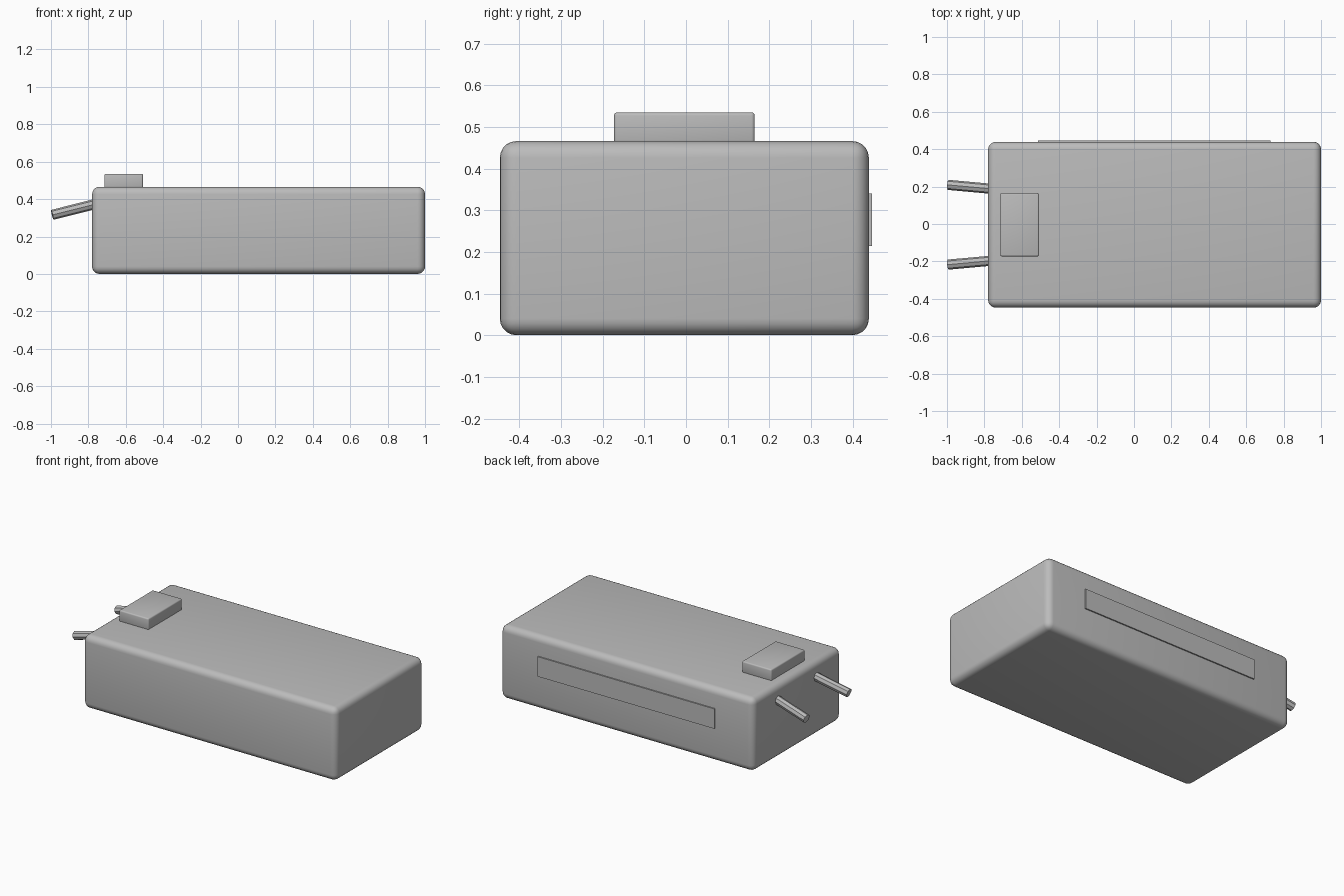
import bpy
from mathutils import Vector

if "Cube" in bpy.data.objects:
    bpy.data.objects.remove(bpy.data.objects["Cube"])

grey = bpy.data.materials.new("plain grey")
grey.diffuse_color = (0.5, 0.5, 0.5, 1)
grey.use_nodes = True
grey.node_tree.nodes["Principled BSDF"].inputs["Base Color"].default_value = grey.diffuse_color


def box(name, lo, hi, bevel=0, segments=3):
    """Box between two corners with optional rounded edges."""
    lo, hi = Vector(lo), Vector(hi)
    bpy.ops.mesh.primitive_cube_add(size=1, location=(lo + hi) / 2)
    ob = bpy.context.object
    ob.name = name
    ob.scale = hi - lo
    bpy.ops.object.transform_apply(location=False, rotation=False, scale=True)
    ob.data.materials.append(grey)
    if bevel:
        mod = ob.modifiers.new("rounded_edges", 'BEVEL')
        mod.width = bevel
        mod.segments = segments
        bpy.ops.object.modifier_apply(modifier=mod.name)
        bpy.ops.object.shade_smooth_by_angle()
    return ob


def rod(name, start, end, radius, sides=8):
    """Faceted cylinder between two points."""
    start, end = Vector(start), Vector(end)
    axis = end - start
    bpy.ops.mesh.primitive_cylinder_add(vertices=sides, radius=radius,
                                        depth=axis.length,
                                        location=(start + end) / 2)
    ob = bpy.context.object
    ob.name = name
    ob.rotation_euler = axis.to_track_quat('Z', 'Y').to_euler()
    ob.data.materials.append(grey)
    return ob


MID = -0.004  # centre line of the body in y

# Main rounded block
box("body", (-0.78, -0.447, 0), (1.0, 0.439, 0.466), 0.04, 5)

# Small raised block on the top
box("top_block", (-0.715, MID - 0.169, 0.46), (-0.508, MID + 0.169, 0.535), 0.008)

# Thin plate on the back face
box("back_plate", (-0.512, 0.43, 0.214), (0.73, 0.447, 0.34))

# Pair of splayed rods leaving the left end
for side, label in ((1, "back"), (-1, "front")):
    rod(label + "_rod",
        (-0.75, MID + side * 0.191, 0.377),
        (-0.993, MID + side * 0.213, 0.316), 0.027)
